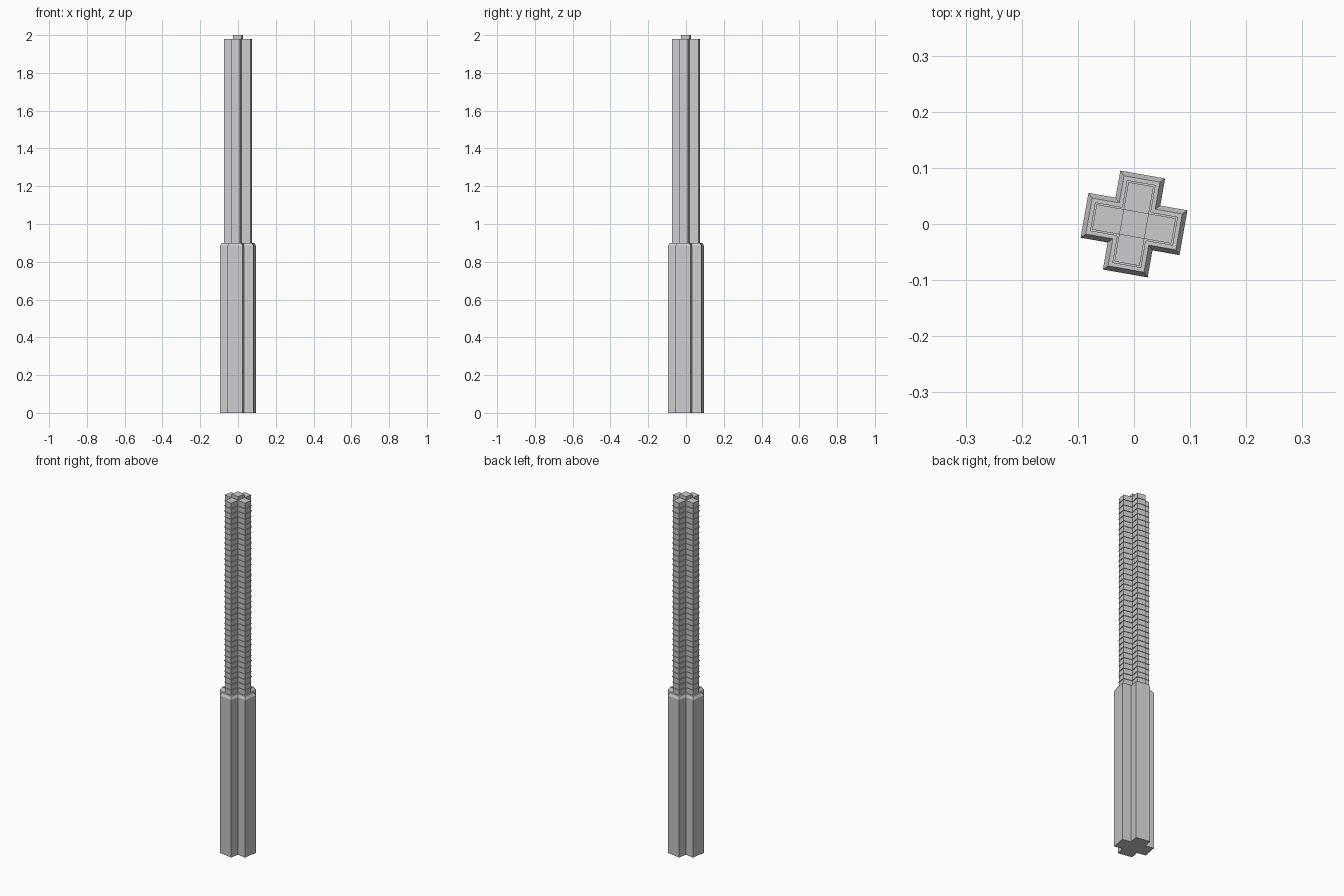
import bpy
import bmesh
from math import radians
from mathutils import Matrix

cube = bpy.data.objects.get("Cube")
if cube:
    bpy.data.objects.remove(cube)

ARM, HALF = 0.0895, 0.0405          # cross reach and half width at the grip
TWIST = Matrix.Rotation(radians(-10), 3, 'Z')

grey = bpy.data.materials.new("plain_grey")
grey.use_nodes = True
grey.diffuse_color = (0.6, 0.6, 0.6, 1)
grey.node_tree.nodes["Principled BSDF"].inputs["Base Color"].default_value = (0.6, 0.6, 0.6, 1)


def cross(inset):
    """Outline of the plus-shaped section, counter-clockwise."""
    a, w = ARM - inset, HALF - inset
    quarter = [(a, -w), (a, w), (w, w)]
    points = []
    for _ in range(4):
        points += quarter
        quarter = [(-y, x) for x, y in quarter]
    return points


def square(half):
    return [(half, -half), (half, half), (-half, half), (-half, -half)]


def ring(bm, outline, z):
    return [bm.verts.new(TWIST @ Matrix.Translation((x, y, z)).to_translation()) for x, y in outline]


def finish(bm, name):
    mesh = bpy.data.meshes.new(name)
    bm.to_mesh(mesh)
    bm.free()
    mesh.materials.append(grey)
    obj = bpy.data.objects.new(name, mesh)
    bpy.context.collection.objects.link(obj)


def loft(name, levels):
    """Closed solid through (outline, height) levels."""
    bm = bmesh.new()
    rings = [ring(bm, outline, z) for outline, z in levels]
    bm.faces.new(rings[0][::-1])
    bm.faces.new(rings[-1])
    for low, high in zip(rings, rings[1:]):
        n = len(low)
        for i in range(n):
            j = (i + 1) % n
            bm.faces.new((low[i], low[j], high[j], high[i]))
    finish(bm, name)


CORE, FIN = 0.0177, 0.0145          # insets of the shaft and its fins
BASE, TOP = 0.90, 1.98

# grip with bevelled top, ribbed shaft and end stub
loft("grip", [(cross(0), 0), (cross(0), 0.885), (cross(0.008), BASE)])
loft("shaft", [(cross(CORE), BASE), (cross(CORE), TOP)])
loft("end_stub", [(square(HALF - CORE), TOP), (square(HALF - CORE), 2.0)])

# paper-thin fins stacked along the shaft
bm = bmesh.new()
COUNT = 36
for k in range(1, COUNT):
    z = BASE + (TOP - BASE) * k / COUNT
    outer, inner = ring(bm, cross(FIN), z), ring(bm, cross(CORE), z)
    for i in range(12):
        j = (i + 1) % 12
        bm.faces.new((outer[i], outer[j], inner[j], inner[i]))
finish(bm, "shaft_fins")
